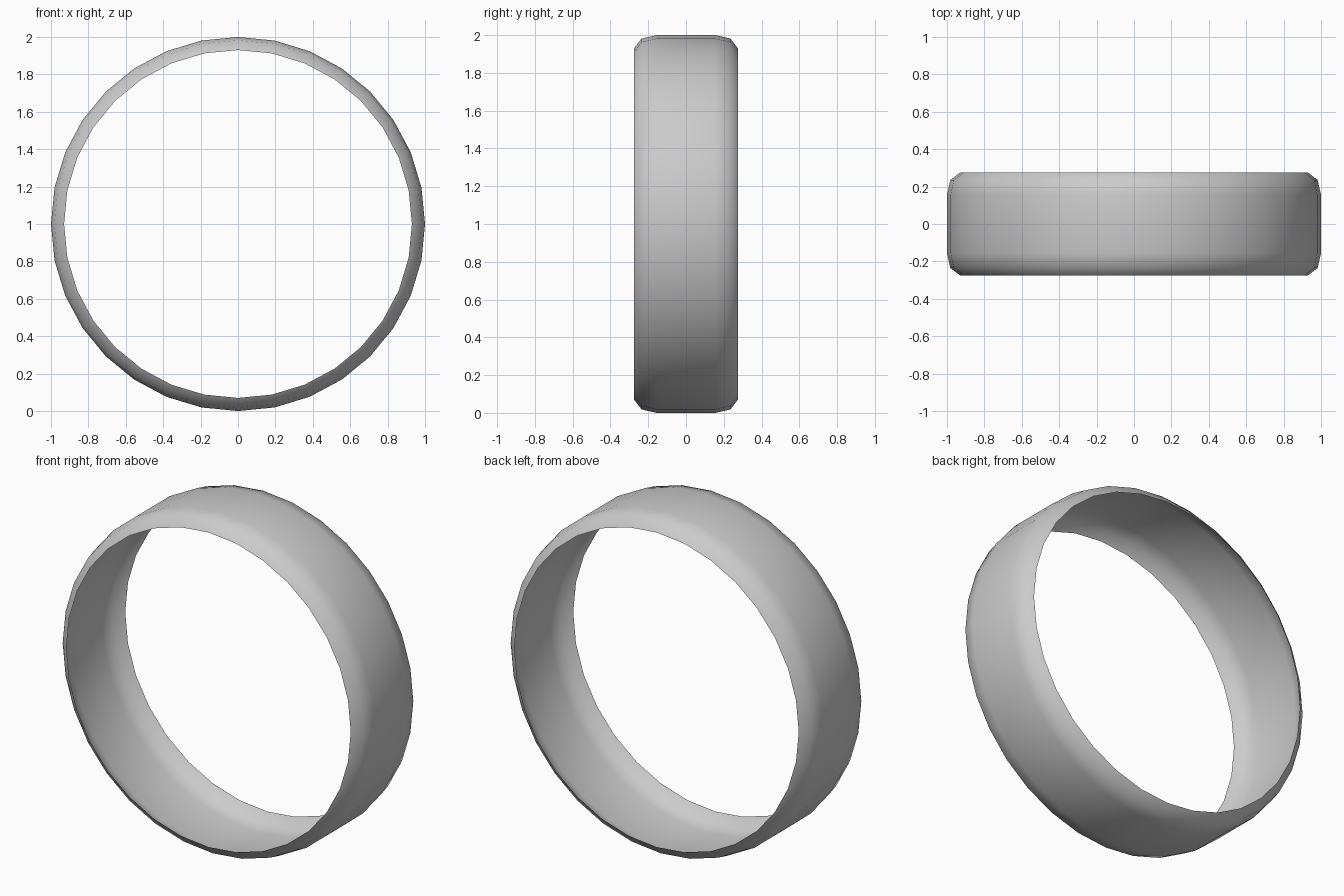
import bpy, bmesh
from math import sin, cos, tau

if "Cube" in bpy.data.objects:
    bpy.data.objects.remove(bpy.data.objects["Cube"])

SIDES = 32
# Cross-section of the open band: (y, radius)
half = [(0.275, 0.93), (0.235, 0.982), (0.155, 1.0)]
profile = [(-y, r) for y, r in half] + half[::-1]

# Tyre band: profile swept round the y axis, single open sheet
bm = bmesh.new()
rings = [[bm.verts.new((r * sin(tau * i / SIDES), y, 1 + r * cos(tau * i / SIDES)))
          for i in range(SIDES)] for y, r in profile]
for a, b in zip(rings, rings[1:]):
    for i in range(SIDES):
        j = (i + 1) % SIDES
        bm.faces.new((a[i], b[i], b[j], a[j]))

# Normals outwards, smooth shading
bm.normal_update()
for f in bm.faces:
    c = f.calc_center_median()
    if f.normal.x * c.x + f.normal.z * (c.z - 1) < 0:
        f.normal_flip()
    f.smooth = True

mesh = bpy.data.meshes.new("tyre_band")
bm.to_mesh(mesh)
bm.free()
bpy.context.collection.objects.link(bpy.data.objects.new("tyre_band", mesh))
